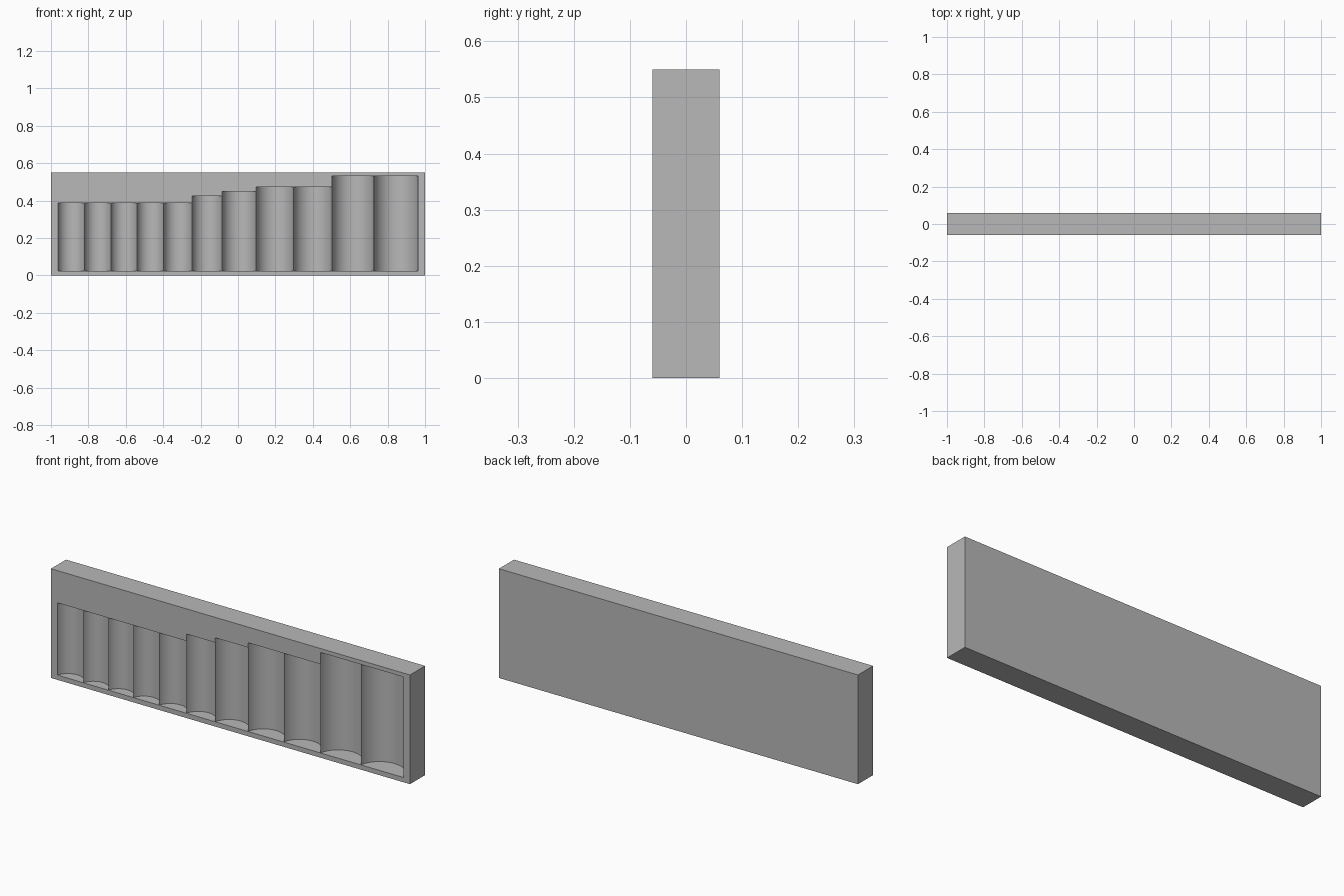
import bpy, bmesh, math

if "Cube" in bpy.data.objects:
    bpy.data.objects.remove(bpy.data.objects["Cube"], do_unlink=True)

HALF, DEPTH, HEIGHT = 1.0, 0.06, 0.55
FLOOR = 0.024          # height of the pocket floors
OFFSET = 0.02          # pocket axes sit this far in front of the block
SEGMENTS = 32

# Pocket boundaries along x, and the height of each pocket
edges = [-0.963, -0.82, -0.68, -0.54, -0.397, -0.245,
         -0.085, 0.097, 0.297, 0.502, 0.726, 0.963]
tops = [0.388] * 5 + [0.423, 0.447] + [0.471] * 2 + [0.53] * 2

grey = bpy.data.materials.new("mid grey")
grey.use_nodes = True
colour = (0.48, 0.48, 0.48, 1)
grey.diffuse_color = colour
grey.node_tree.nodes["Principled BSDF"].inputs["Base Color"].default_value = colour

bm = bmesh.new()


def face(points):
    return bm.faces.new([bm.verts.new(p) for p in points])


def front(outline):
    """A flat panel on the front plane from (x, z) points."""
    face([(x, -DEPTH, z) for x, z in outline])


def pocket(x0, x1, top):
    """A round-backed recess between two ridges."""
    mid, half = (x0 + x1) / 2, (x1 - x0) / 2
    radius = math.hypot(half, OFFSET)
    start = math.atan2(OFFSET, half)
    arc = []
    for i in range(SEGMENTS + 1):
        a = start + (math.pi - 2 * start) * i / SEGMENTS
        arc.append((mid - radius * math.cos(a),
                    -DEPTH - OFFSET + radius * math.sin(a)))
    for (ax, ay), (bx, by) in zip(arc, arc[1:]):
        face([(ax, ay, FLOOR), (bx, by, FLOOR), (bx, by, top), (ax, ay, top)])
    face([(x, y, FLOOR) for x, y in arc])
    face([(x, y, top) for x, y in reversed(arc)])


# Back, ends, top and bottom of the block
for s in (-1, 1):
    x = s * HALF
    face([(x, -s * DEPTH, 0), (x, s * DEPTH, 0),
          (x, s * DEPTH, HEIGHT), (x, -s * DEPTH, HEIGHT)])
for z in (0, HEIGHT):
    face([(-HALF, -DEPTH, z), (HALF, -DEPTH, z), (HALF, DEPTH, z), (-HALF, DEPTH, z)])
face([(HALF, DEPTH, 0), (-HALF, DEPTH, 0), (-HALF, DEPTH, HEIGHT), (HALF, DEPTH, HEIGHT)])

# Front panel: stepped header above the pockets, U-shaped rim around them
steps = []
for x0, x1, top in zip(edges, edges[1:], tops):
    for p in ((x0, top), (x1, top)):
        if p not in steps:
            steps.append(p)
front(steps + [(HALF, HEIGHT), (-HALF, HEIGHT)])
front([(-HALF, 0), (HALF, 0), (HALF, HEIGHT), steps[-1]]
      + [(x, FLOOR) for x in reversed(edges)] + [steps[0], (-HALF, HEIGHT)])

for x0, x1, top in zip(edges, edges[1:], tops):
    pocket(x0, x1, top)

bmesh.ops.remove_doubles(bm, verts=bm.verts, dist=0.0001)
bmesh.ops.recalc_face_normals(bm, faces=bm.faces)

mesh = bpy.data.meshes.new("pocketed_holder_block")
bm.to_mesh(mesh)
bm.free()
mesh.materials.append(grey)
block = bpy.data.objects.new("pocketed_holder_block", mesh)
bpy.context.collection.objects.link(block)

bpy.ops.object.select_all(action="DESELECT")
block.select_set(True)
bpy.context.view_layer.objects.active = block
bpy.ops.object.shade_smooth_by_angle(angle=math.radians(30))
